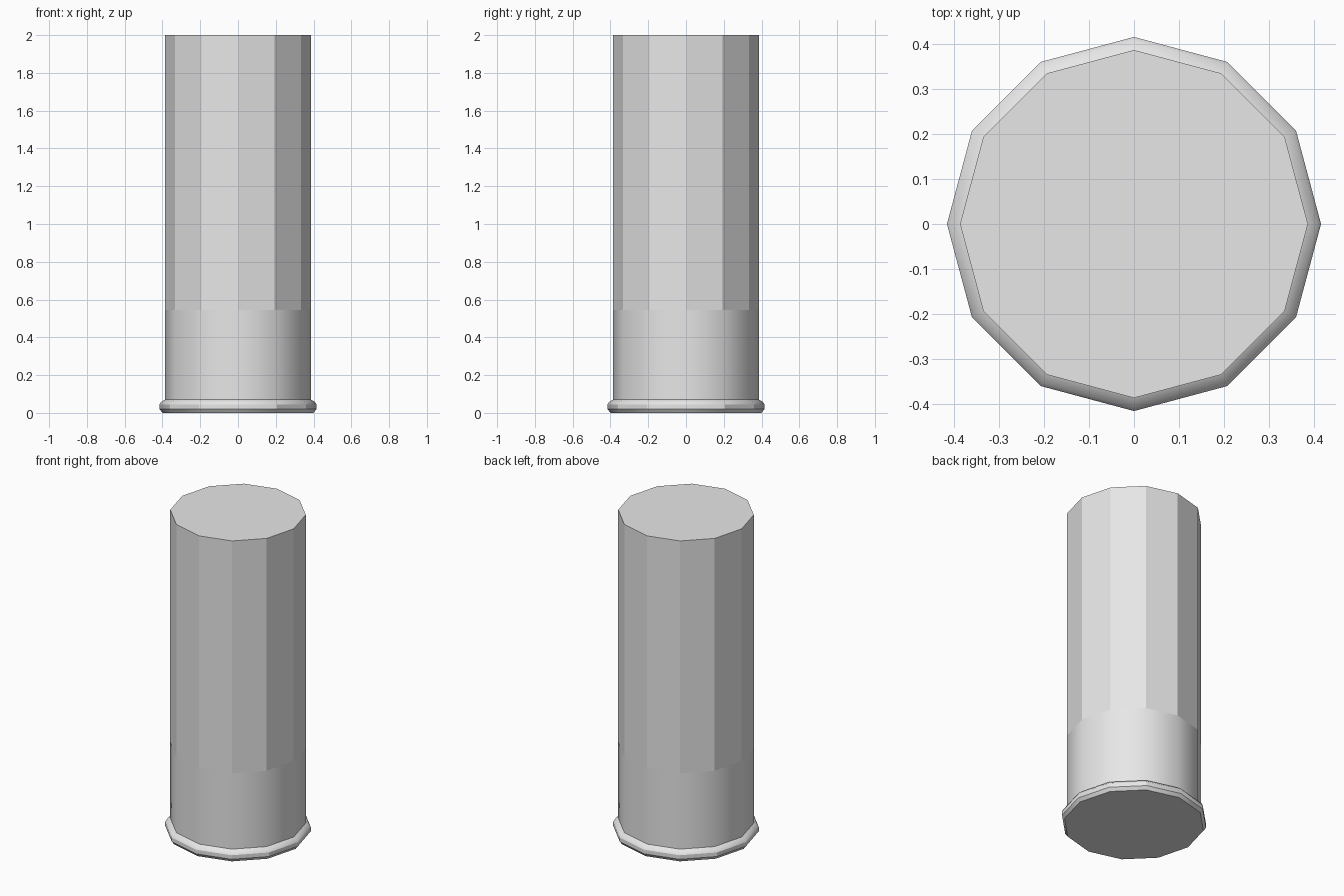
import bpy
import bmesh
from math import cos, sin, tau

SIDES = 12
BODY_R = 0.386
RIM_R = 0.415
SEAM_Z = 0.545

cube = bpy.data.objects.get("Cube")
if cube:
    bpy.data.objects.remove(cube, do_unlink=True)

grey = bpy.data.materials.new("light_grey")
grey.use_nodes = True
colour = (0.8, 0.8, 0.8, 1)
grey.diffuse_color = colour
grey.node_tree.nodes["Principled BSDF"].inputs["Base Color"].default_value = colour


def lathe(name, profile, cap_bottom=False, cap_top=False, smooth=False):
    """Turn (radius, height) points into a twelve-sided shell."""
    bm = bmesh.new()
    rings = [[bm.verts.new((r * cos(tau * i / SIDES), r * sin(tau * i / SIDES), z))
              for i in range(SIDES)] for r, z in profile]
    for low, high in zip(rings, rings[1:]):
        for i in range(SIDES):
            j = (i + 1) % SIDES
            face = bm.faces.new((low[i], low[j], high[j], high[i]))
            face.smooth = smooth
    if cap_bottom:
        bm.faces.new(rings[0][::-1])
    if cap_top:
        bm.faces.new(rings[-1])
    mesh = bpy.data.meshes.new(name)
    bm.to_mesh(mesh)
    bm.free()
    mesh.materials.append(grey)
    obj = bpy.data.objects.new(name, mesh)
    bpy.context.collection.objects.link(obj)
    return obj


# Faceted upper tube with a flat closed end
lathe("upper_tube", [(BODY_R, SEAM_Z), (BODY_R, 2.0)], cap_top=True)

# Smooth sleeve around the lower part
lathe("base_sleeve", [(BODY_R, 0.07), (BODY_R, SEAM_Z)], smooth=True)

# Flared rim with bevelled edges and a flat base
lathe("rim_bevel", [(RIM_R, 0.045), (0.408, 0.058), (BODY_R, 0.07)], smooth=True)
lathe("rim_edge", [(0.4, 0.0), (RIM_R, 0.02), (RIM_R, 0.045)],
      cap_bottom=True, smooth=True)
# Keep the flat base crisp against the rounded rim
rim = bpy.data.objects["rim_edge"]
bpy.ops.object.select_all(action="DESELECT")
rim.select_set(True)
bpy.context.view_layer.objects.active = rim
bpy.ops.object.shade_smooth_by_angle()
